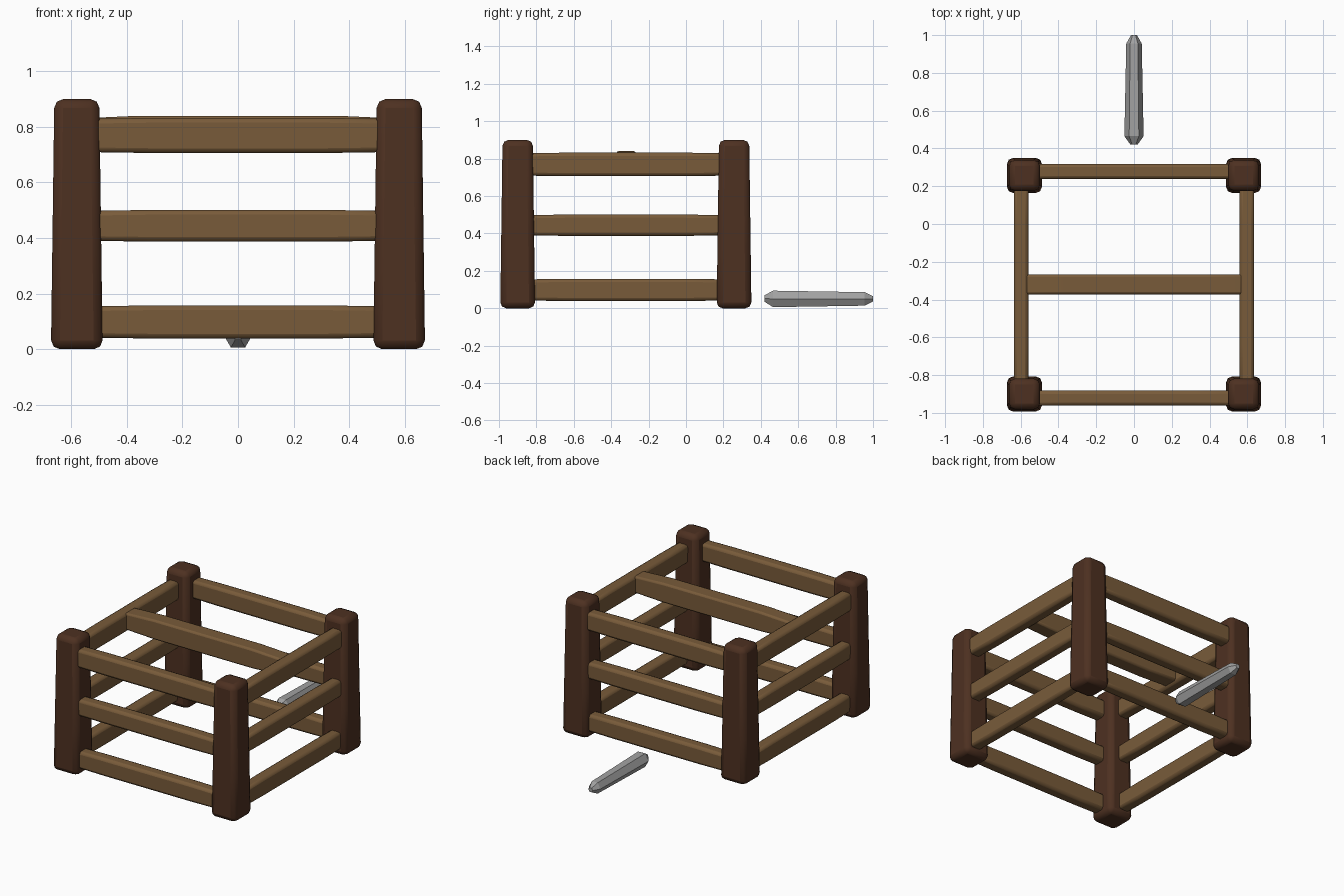
import bpy, bmesh
from mathutils import Matrix, Vector

if "Cube" in bpy.data.objects:
    bpy.data.objects.remove(bpy.data.objects["Cube"])


def material(name, rgb):
    m = bpy.data.materials.new(name)
    m.diffuse_color = (*rgb, 1)
    m.use_nodes = True
    m.node_tree.nodes["Principled BSDF"].inputs["Base Color"].default_value = m.diffuse_color
    return m


POST = material("dark_wood", (0.075, 0.03, 0.015))
RAIL = material("light_wood", (0.19, 0.105, 0.042))
STONE = material("grey_metal", (0.36, 0.36, 0.36))


def loft(name, rings, mat, bevel=0.0, segments=2, smooth=True):
    """Skin a list of equal-sized point rings and cap both ends."""
    bm = bmesh.new()
    loops = [[bm.verts.new(p) for p in ring] for ring in rings]
    for a, b in zip(loops, loops[1:]):
        for i in range(len(a)):
            j = (i + 1) % len(a)
            bm.faces.new((a[i], a[j], b[j], b[i]))
    bm.faces.new(loops[0][::-1])
    bm.faces.new(loops[-1])
    bmesh.ops.recalc_face_normals(bm, faces=bm.faces)
    me = bpy.data.meshes.new(name)
    bm.to_mesh(me)
    bm.free()
    me.materials.append(mat)
    ob = bpy.data.objects.new(name, me)
    bpy.context.collection.objects.link(ob)
    if bevel:
        mod = ob.modifiers.new("soft_edges", 'BEVEL')
        mod.width, mod.segments = bevel, segments
        mod.limit_method, mod.angle_limit = 'ANGLE', 0.6
    if smooth:
        bpy.ops.object.select_all(action='DESELECT')
        ob.select_set(True)
        bpy.context.view_layer.objects.active = ob
        bpy.ops.object.shade_smooth_by_angle(angle=0.6)
    return ob


SQUARE = [(-1, -1), (1, -1), (1, 1), (-1, 1)]


def post(name, x, y):
    rings = [[(x + h * u, y + h * v, z) for u, v in SQUARE]
             for z, h in [(0, 0.093), (0.3, 0.089), (0.9, 0.081)]]
    loft(name, rings, POST, 0.032)


def beam(name, half, width, height, centre, along_y=False, bow=0.003, bevel=0.017):
    # slightly thicker in the middle than at the ends
    rings = []
    for t, g in [(-half, 0), (-0.62 * half, bow), (0.62 * half, bow), (half, 0)]:
        ring = [Vector((t, u * width / 2, v * (height / 2 + g))) for u, v in SQUARE]
        if along_y:
            ring = [Matrix.Rotation(1.57079633, 3, 'Z') @ p for p in ring]
        rings.append([p + Vector(centre) for p in ring])
    loft(name, rings, RAIL, bevel)


# Corner posts
for sx, side in ((-1, "left"), (1, "right")):
    for y, end in ((-0.90, "front"), (0.257, "back")):
        post(f"{end}_{side}_post", sx * 0.58, y)

# Three levels of rails on each side
for level, z, h in (("low", 0.098, 0.113), ("middle", 0.444, 0.108), ("top", 0.769, 0.12)):
    for y, end in ((-0.922, "front"), (0.278, "back")):
        beam(f"{end}_{level}_rail", 0.515, 0.08, h, (0, y, z))
    for sx, side in ((-1, "left"), (1, "right")):
        beam(f"{side}_{level}_rail", 0.515, 0.077, h, (sx * 0.598, -0.322, z), True)

# Cross beam over the middle
beam("cross_beam", 0.575, 0.104, 0.11, (0, -0.32, 0.775), bow=0.010, bevel=0.012)

# Loose six-sided bar lying behind the frame
HEX = [(1, 0), (0.5, 1), (-0.5, 1), (-1, 0), (-0.5, -1), (0.5, -1)]
bar = [(0.42, 0.019, 0.017, 0.052), (0.465, 0.051, 0.044, 0.050),
       (0.955, 0.041, 0.036, 0.050), (1.0, 0.016, 0.014, 0.050)]
loft("loose_bar", [[(u * w, y, z + v * h) for u, v in HEX] for y, w, h, z in bar],
     STONE, smooth=False)
